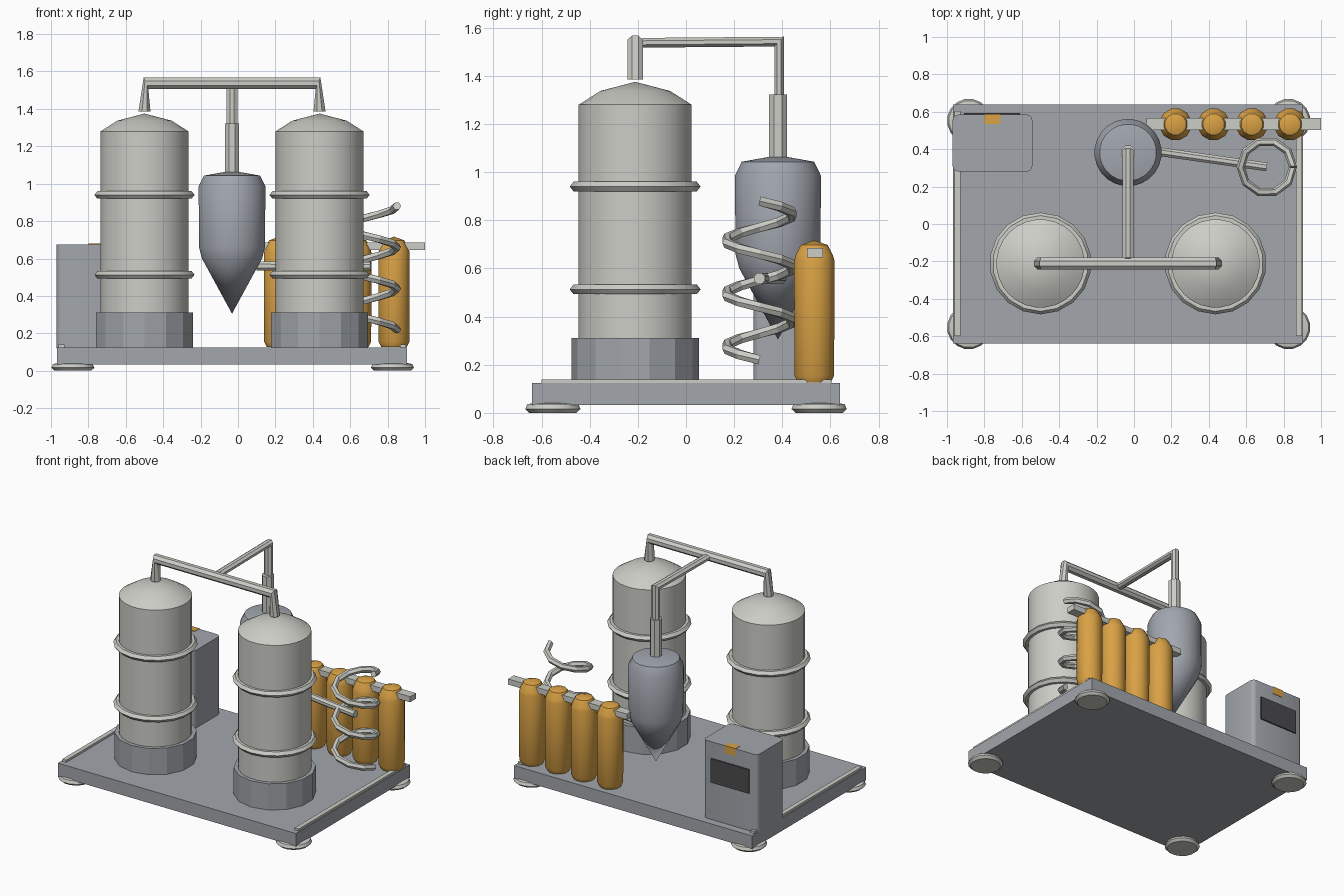
import bpy, bmesh, math
from mathutils import Vector

if "Cube" in bpy.data.objects:
    bpy.data.objects.remove(bpy.data.objects["Cube"], do_unlink=True)


def material(name, r, g, b):
    m = bpy.data.materials.new(name)
    m.use_nodes = True
    m.diffuse_color = (r, g, b, 1)
    m.node_tree.nodes["Principled BSDF"].inputs["Base Color"].default_value = (r, g, b, 1)
    return m


STEEL = material("light_steel", 0.61, 0.61, 0.57)
GREY = material("painted_grey", 0.36, 0.38, 0.41)
BLUE_GREY = material("vessel_grey", 0.36, 0.385, 0.43)
ORANGE = material("bottle_orange", 0.70, 0.36, 0.06)
DARK = material("screen_dark", 0.07, 0.07, 0.075)


def finish(name, bm, mat, smooth=None):
    """Turn a bmesh into an object, optionally smooth below an angle."""
    bmesh.ops.remove_doubles(bm, verts=bm.verts, dist=1e-5)
    bmesh.ops.recalc_face_normals(bm, faces=bm.faces)
    mesh = bpy.data.meshes.new(name)
    bm.to_mesh(mesh)
    bm.free()
    mesh.materials.append(mat)
    ob = bpy.data.objects.new(name, mesh)
    bpy.context.collection.objects.link(ob)
    if smooth:
        bpy.ops.object.select_all(action='DESELECT')
        ob.select_set(True)
        bpy.context.view_layer.objects.active = ob
        bpy.ops.object.shade_smooth_by_angle(angle=math.radians(smooth))
    return ob


def skin(name, loops, mat, smooth=None):
    """Bridge equal-length loops of points and cap both ends."""
    bm = bmesh.new()
    rings = [[bm.verts.new(p) for p in loop] for loop in loops]
    n = len(rings[0])
    for a, b in zip(rings, rings[1:]):
        for i in range(n):
            j = (i + 1) % n
            bm.faces.new((a[i], a[j], b[j], b[i]))
    bm.faces.new(rings[0])
    bm.faces.new(rings[-1])
    return finish(name, bm, mat, smooth)


def lathe(name, x, y, profile, sides, mat, smooth=None):
    """Spin (radius, height) pairs about a vertical axis."""
    angles = [2 * math.pi * (i + 0.5) / sides for i in range(sides)]
    loops = [[(x + r * math.cos(a), y + r * math.sin(a), z) for a in angles]
             for r, z in profile]
    return skin(name, loops, mat, smooth)


def tube(name, stations, radius, sides, mat, side_axis):
    """Skin round sections given as (centre, direction)."""
    loops = []
    for centre, direction in stations:
        d = Vector(direction).normalized()
        v = d.cross(Vector(side_axis)).normalized()
        u = v.cross(d)
        loops.append([Vector(centre) + radius * (u * math.cos(a) + v * math.sin(a))
                      for a in (2 * math.pi * (i + 0.5) / sides for i in range(sides))])
    return skin(name, loops, mat)


def box(name, x, y, z, mat, corner=0):
    """Box from (min, max) ranges, with optional rounded upright edges."""
    bm = bmesh.new()
    bmesh.ops.create_cube(bm, size=1)
    for v in bm.verts:
        v.co = [lo + (c + 0.5) * (hi - lo) for c, (lo, hi) in zip(v.co, (x, y, z))]
    if corner:
        upright = [e for e in bm.edges
                   if abs(e.verts[0].co.z - e.verts[1].co.z) > 0.01]
        bmesh.ops.bevel(bm, geom=upright, offset=corner, segments=3,
                        profile=0.5, affect='EDGES')
    return finish(name, bm, mat, 35 if corner else None)


# Skid: plate, edge rails and feet
box("base_plate", (-0.967, 0.903), (-0.64, 0.64), (0.032, 0.124), GREY)
for side, x in (("right", -0.96), ("left", 0.865)):
    box(f"{side}_edge_rail", (x, x + 0.032), (-0.6, 0.605), (0.12, 0.139), STEEL)
for x in (-0.883, 0.826):
    for y in (-0.553, 0.553):
        lathe("foot", x, y, [(0.1, 0), (0.117, 0.016), (0.108, 0.036),
                             (0.07, 0.043), (0.06, 0.055)], 16, STEEL, 30)

# Two tall tanks with skirts and hoops
TANK_Y = -0.211
for side, x in (("right", -0.5), ("left", 0.436)):
    lathe(f"{side}_tank_skirt", x, TANK_Y, [(0.265, 0.12), (0.265, 0.31)], 14, GREY)
    lathe(f"{side}_tank", x, TANK_Y, [(0.236, 0.3), (0.236, 1.28), (0.146, 1.337),
                                      (0, 1.375)], 28, STEEL, 30)
    for z in (0.513, 0.94):
        lathe(f"{side}_tank_hoop", x, TANK_Y, [(0.23, z - 0.02), (0.256, z - 0.02),
              (0.272, z), (0.256, z + 0.02), (0.23, z + 0.02)], 18, STEEL, 30)

# Crossover pipe between the tanks
PIPE_Z = 1.537
tube("crossover_pipe", [((-0.5, TANK_Y, 1.385), (0, 0, 1)),
                        ((-0.492, TANK_Y, PIPE_Z), (0.92, 0, 0.39)),
                        ((0.428, TANK_Y, PIPE_Z), (0.92, 0, -0.39)),
                        ((0.436, TANK_Y, 1.385), (0, 0, -1))],
     0.035, 8, STEEL, (0, 1, 0))

# Conical separator and its inlet pipe
CX, CY = -0.032, 0.382
lathe("separator", CX, CY, [(0, 0.305), (0.162, 0.6), (0.178, 0.66), (0.18, 0.985),
                            (0.152, 1.043), (0, 1.07)], 24, BLUE_GREY, 35)
lathe("inlet_sleeve", CX, CY, [(0.041, 1.05), (0.041, 1.322)], 8, STEEL)
tube("inlet_pipe", [((CX, -0.2, PIPE_Z), (0, 1, -1)),
                    ((CX, CY + 0.005, 1.542), (0, 1, -1)),
                    ((CX, CY + 0.005, 1.3), (0, 1, -1))],
     0.031, 8, STEEL, (1, 0, 0))

# Cooling coil and its feed pipe
COIL_X, COIL_Y, COIL_R, TURNS, STEPS = 0.71, 0.305, 0.14, 3, 10
stations = []
for i in range(TURNS * STEPS + 1):
    a = 2 * math.pi * i / STEPS
    stations.append(((COIL_X + COIL_R * math.cos(a), COIL_Y + COIL_R * math.sin(a),
                      0.88 - 0.22 * i / STEPS),
                     (-math.sin(a), math.cos(a), -0.25)))
tube("cooling_coil", stations, 0.022, 6, STEEL, (0, 0, 1))
tube("coil_feed_pipe", [((0.1, 0.392, 0.56), (1, -0.15, 0)),
                        ((0.71, 0.305, 0.558), (1, -0.15, 0))],
     0.025, 8, STEEL, (0, 0, 1))

# Row of gas bottles with a retaining bar
for i in range(4):
    lathe("gas_bottle", 0.222 + 0.204 * i, 0.533,
          [(0.07, 0.126), (0.085, 0.155), (0.087, 0.63), (0.08, 0.655),
           (0.058, 0.697), (0, 0.717)], 12, ORANGE, 40)
box("bottle_bar", (0.067, 1.0), (0.502, 0.568), (0.645, 0.685), STEEL)

# Control cabinet with screen and folded warning label
box("control_cabinet", (-0.97, -0.544), (0.28, 0.585), (0.12, 0.676), GREY, 0.03)
box("screen", (-0.91, -0.61), (0.58, 0.594), (0.39, 0.56), DARK)
box("label_top", (-0.80, -0.715), (0.535, 0.588), (0.672, 0.679), ORANGE)
box("label_back", (-0.80, -0.715), (0.582, 0.588), (0.625, 0.679), ORANGE)
